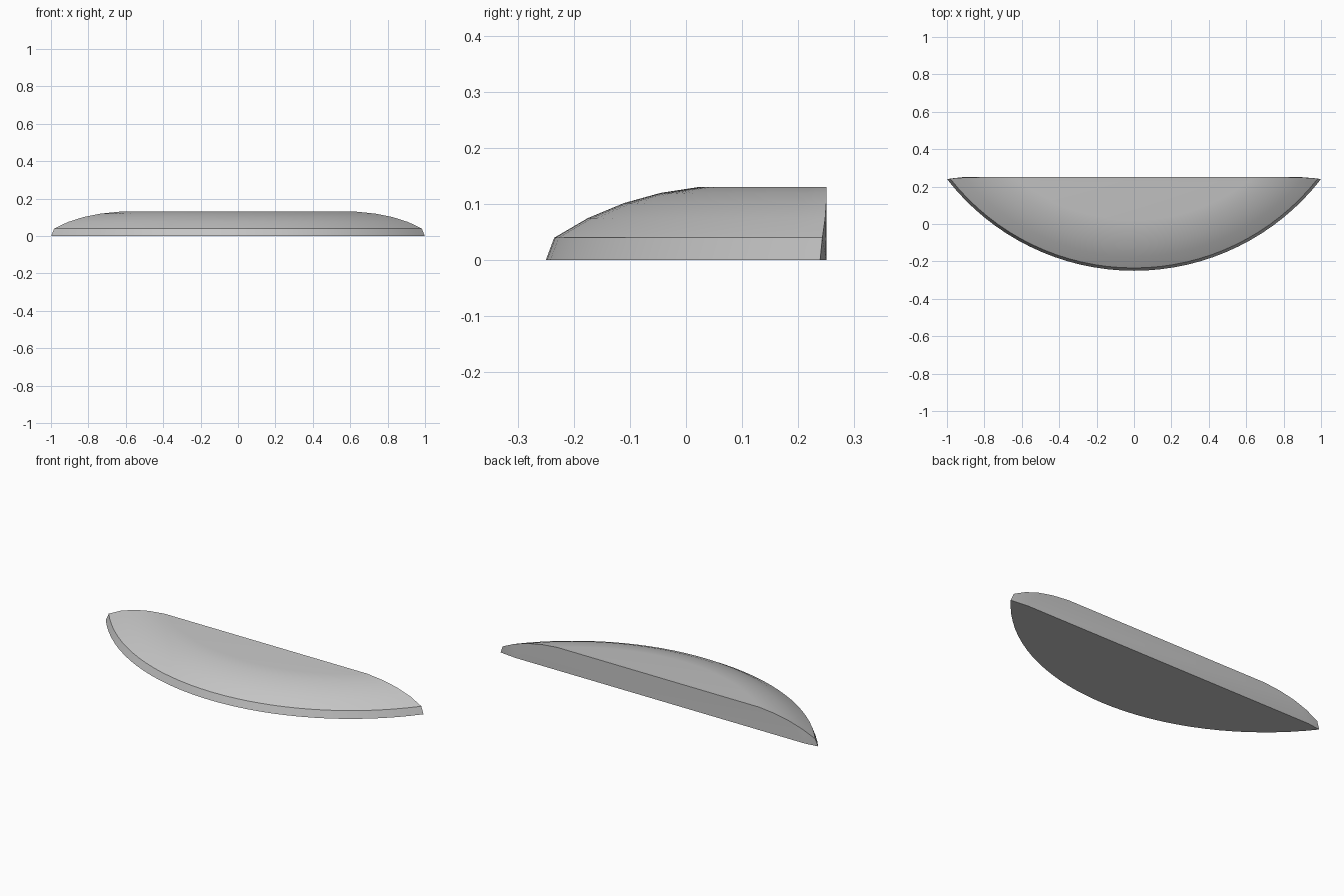
import bpy
import bmesh
import math

cube = bpy.data.objects.get("Cube")
if cube:
    bpy.data.objects.remove(cube, do_unlink=True)

SEGMENTS = 32
CENTRE_Y = 1.015
BACK_Y = 0.25

# Rim-to-top profile: radius, height, y where the ring meets the back wall
PROFILE = [(1.265, 0.0, 0.239), (1.25, 0.04, 0.243), (1.19, 0.075, 0.248),
           (1.125, 0.102, BACK_Y), (1.06, 0.12, BACK_Y), (0.995, 0.13, BACK_Y)]

grey = bpy.data.materials.new("plain grey")
grey.use_nodes = True
colour = (0.56, 0.56, 0.56, 1)
grey.diffuse_color = colour
grey.node_tree.nodes["Principled BSDF"].inputs["Base Color"].default_value = colour

bm = bmesh.new()


def arc_ring(radius, z, end_y):
    """Arc bulging to the front, from the right tip to the left tip."""
    half = math.acos((CENTRE_Y - end_y) / radius)
    ring = []
    for i in range(SEGMENTS + 1):
        a = half * (2 * i / SEGMENTS - 1)
        ring.append(bm.verts.new((radius * math.sin(a),
                                  CENTRE_Y - radius * math.cos(a), z)))
    return ring


rings = [arc_ring(*p) for p in PROFILE]

# Curved rim band and domed shoulder
for low, high in zip(rings, rings[1:]):
    for i in range(SEGMENTS):
        bm.faces.new((low[i], low[i + 1], high[i + 1], high[i]))

# Flat top
bm.faces.new(rings[-1])

# Back wall, with a slight bevel towards each tip
feet = [bm.verts.new((x, BACK_Y, 0)) for x in (-0.92, 0.9)]
for foot, end in zip(feet, (0, -1)):
    for low, high in zip(rings[:3], rings[1:4]):
        bm.faces.new((foot, low[end], high[end]))
bm.faces.new(feet + [r[-1] for r in rings[3:]] + [r[0] for r in reversed(rings[3:])])

# Flat underside
bm.faces.new(rings[0] + feet[::-1])

bmesh.ops.recalc_face_normals(bm, faces=bm.faces[:])
mesh = bpy.data.meshes.new("domed_segment")
bm.to_mesh(mesh)
bm.free()
mesh.materials.append(grey)

segment = bpy.data.objects.new("domed_segment", mesh)
bpy.context.collection.objects.link(segment)
bpy.ops.object.select_all(action="DESELECT")
segment.select_set(True)
bpy.context.view_layer.objects.active = segment
bpy.ops.object.shade_smooth_by_angle(angle=math.radians(32))
